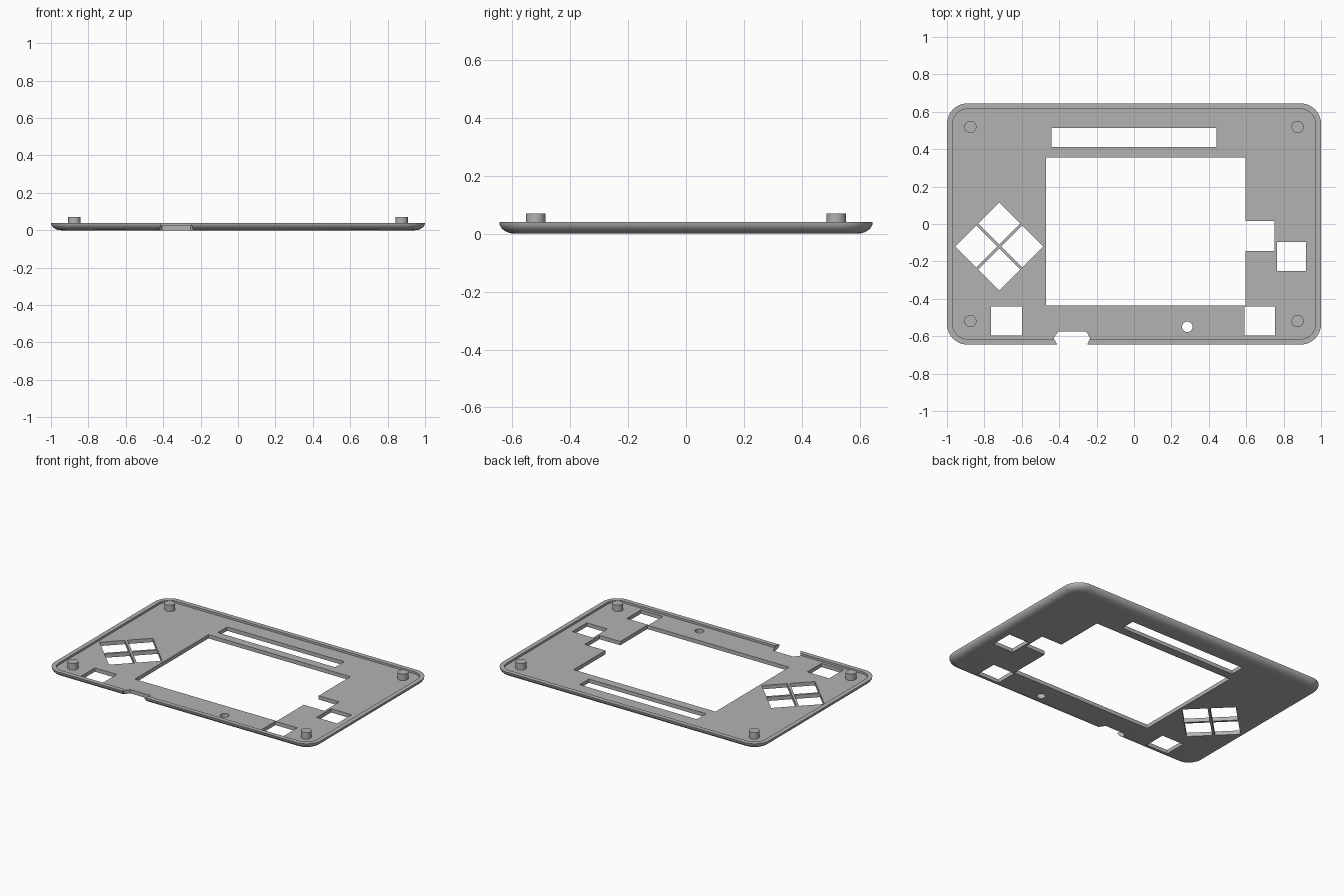
import bpy, bmesh
from math import sin, cos, pi, radians

cube = bpy.data.objects.get("Cube")
if cube:
    bpy.data.objects.remove(cube, do_unlink=True)

HALF_X, HALF_Y, CORNER = 1.0, 0.645, 0.11
TOP, FLOOR, PEG_TOP = 0.04, 0.026, 0.07
EDGE, RIM = 0.055, 0.03

grey = bpy.data.materials.new("plain grey")
grey.use_nodes = True
colour = (0.45, 0.45, 0.45, 1)
grey.diffuse_color = colour
grey.node_tree.nodes["Principled BSDF"].inputs["Base Color"].default_value = colour


def make_object(name, bm):
    bmesh.ops.recalc_face_normals(bm, faces=bm.faces)
    mesh = bpy.data.meshes.new(name)
    bm.to_mesh(mesh)
    bm.free()
    mesh.materials.append(grey)
    obj = bpy.data.objects.new(name, mesh)
    bpy.context.collection.objects.link(obj)
    return obj


def smooth(obj):
    bpy.ops.object.select_all(action='DESELECT')
    obj.select_set(True)
    bpy.context.view_layer.objects.active = obj
    bpy.ops.object.shade_smooth_by_angle(angle=radians(30))


def rounded_ring(bm, inset, z, steps=12):
    """Rounded rectangle of vertices, shrunk by inset."""
    r = CORNER - inset
    ring = []
    for k, (sx, sy) in enumerate([(1, 1), (-1, 1), (-1, -1), (1, -1)]):
        for i in range(steps + 1):
            a = (k + i / steps) * pi / 2
            ring.append(bm.verts.new((sx * (HALF_X - CORNER) + r * cos(a),
                                      sy * (HALF_Y - CORNER) + r * sin(a), z)))
    return ring


def add_prism(bm, points, low=-0.1, high=0.2):
    rings = [[bm.verts.new((x, y, z)) for x, y in points] for z in (low, high)]
    for ring in rings:
        bm.faces.new(ring)
    bridge(bm, *rings)


def bridge(bm, a, b):
    n = len(a)
    for i in range(n):
        bm.faces.new((a[i], a[(i + 1) % n], b[(i + 1) % n], b[i]))


def rect(x0, x1, y0, y1):
    return [(x0, y0), (x1, y0), (x1, y1), (x0, y1)]


def regular(x, y, r, sides):
    return [(x + r * cos(2 * pi * i / sides), y + r * sin(2 * pi * i / sides))
            for i in range(sides)]


# Faceplate: rounded underside edge, raised rim and recessed floor
bm = bmesh.new()
arc = [pi / 2 * (1 - i / 8) for i in range(9)]
section = [(EDGE * (1 - cos(t)), TOP * (1 - sin(t))) for t in arc]
section += [(RIM, TOP), (RIM, FLOOR)]
rings = [rounded_ring(bm, inset, z) for inset, z in section]
for lower, upper in zip(rings, rings[1:]):
    bridge(bm, lower, upper)
bm.faces.new(rings[0])
bm.faces.new(rings[-1])
plate = make_object("faceplate", bm)

# Openings, all cut in one go
bm = bmesh.new()
add_prism(bm, [(-0.47, -0.435), (0.595, -0.435), (0.595, -0.145), (0.75, -0.145),
               (0.75, 0.015), (0.595, 0.015), (0.595, 0.355), (-0.47, 0.355)])
add_prism(bm, rect(-0.44, 0.44, 0.412, 0.512))
add_prism(bm, rect(0.765, 0.92, -0.25, -0.095))
for x in (-0.765, 0.59):
    add_prism(bm, rect(x, x + 0.165, -0.595, -0.442))
for x, y in regular(-0.72, -0.12, 0.123, 4):
    add_prism(bm, regular(x, y, 0.112, 4))
add_prism(bm, regular(0.285, -0.55, 0.028, 32))
add_prism(bm, [(-0.41, -0.7), (-0.25, -0.7), (-0.25, -0.645), (-0.235, -0.61),
               (-0.255, -0.575), (-0.405, -0.575), (-0.43, -0.61), (-0.41, -0.645)])
cutter = make_object("opening_cutter", bm)
cutter.hide_render = True

cut = plate.modifiers.new("openings", 'BOOLEAN')
cut.operation = 'DIFFERENCE'
cut.solver = 'EXACT'
cut.object = cutter
bpy.context.view_layer.objects.active = plate
plate.select_set(True)
bpy.ops.object.modifier_apply(modifier=cut.name)
bpy.data.objects.remove(cutter, do_unlink=True)
smooth(plate)

# Corner pegs
for side, x in (("right", -0.875), ("left", 0.875)):
    for end, y in (("front", -0.519), ("back", 0.519)):
        bm = bmesh.new()
        add_prism(bm, regular(x, y, 0.033, 32), FLOOR - 0.005, PEG_TOP)
        smooth(make_object(f"{end}_{side}_peg", bm))
